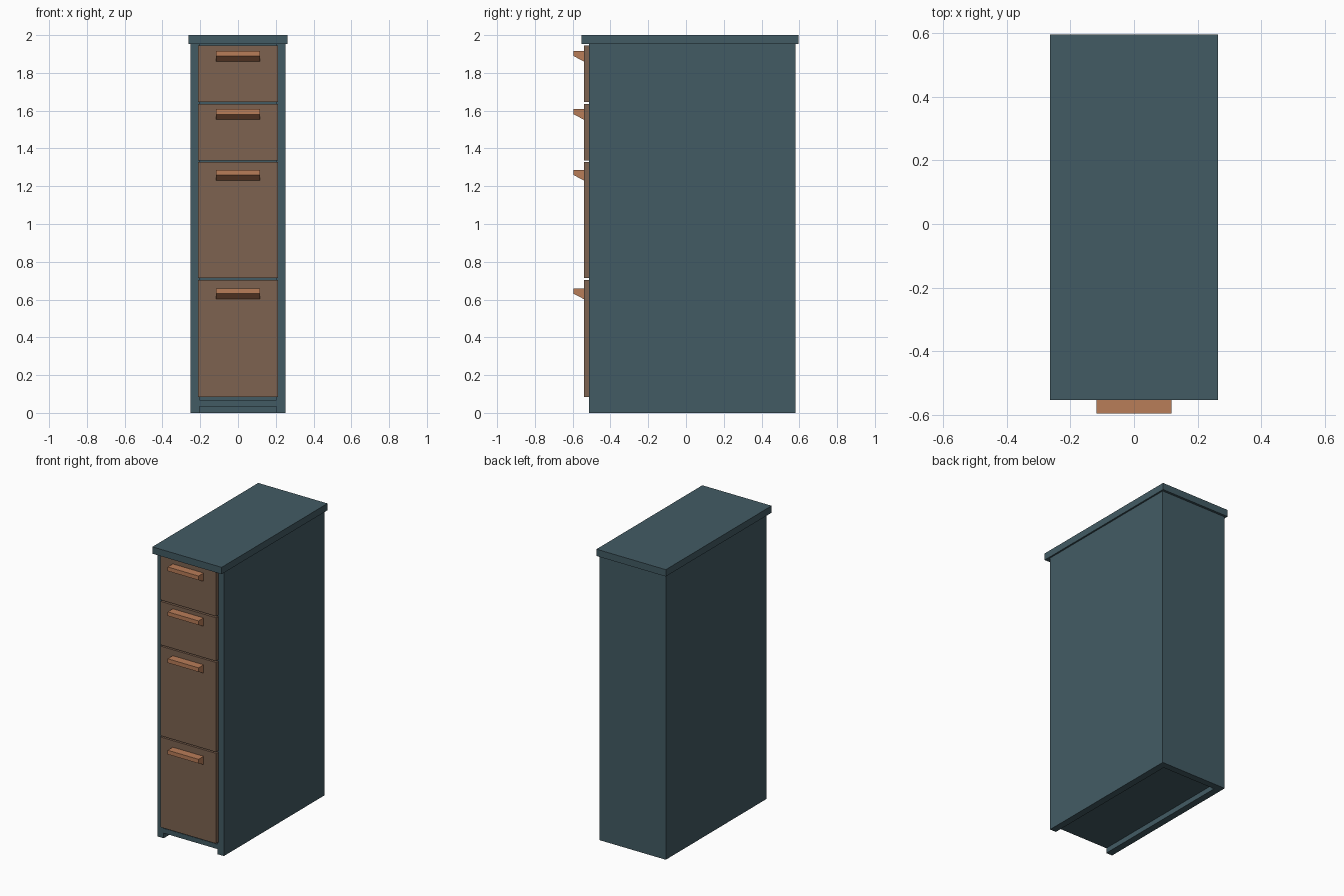
import bpy, bmesh

if "Cube" in bpy.data.objects:
    bpy.data.objects.remove(bpy.data.objects["Cube"])


def material(name, rgb):
    m = bpy.data.materials.new(name)
    m.diffuse_color = (*rgb, 1.0)
    m.use_nodes = True
    m.node_tree.nodes["Principled BSDF"].inputs["Base Color"].default_value = m.diffuse_color
    return m


TEAL = material("slate teal paint", (0.055, 0.105, 0.127))
BROWN = material("brown drawer front", (0.205, 0.123, 0.080))
COPPER = material("copper handle", (0.485, 0.205, 0.098))


def prism(name, profile, x0, x1, mat):
    """Extrude a closed (y, z) profile along x."""
    bm = bmesh.new()
    face = bm.faces.new([bm.verts.new((x0, y, z)) for y, z in profile])
    ext = bmesh.ops.extrude_face_region(bm, geom=[face])
    verts = [g for g in ext["geom"] if isinstance(g, bmesh.types.BMVert)]
    bmesh.ops.translate(bm, verts=verts, vec=(x1 - x0, 0, 0))
    bmesh.ops.recalc_face_normals(bm, faces=bm.faces)
    mesh = bpy.data.meshes.new(name)
    bm.to_mesh(mesh)
    bm.free()
    mesh.materials.append(mat)
    obj = bpy.data.objects.new(name, mesh)
    bpy.context.collection.objects.link(obj)
    return obj


def box(name, x0, x1, y0, y1, z0, z1, mat):
    return prism(name, [(y0, z0), (y1, z0), (y1, z1), (y0, z1)], x0, x1, mat)


# Main sizes
HALF, INNER = 0.252, 0.205           # outer and inner half width
FRONT, BACK = -0.513, 0.579          # case depth
TOP_Z = 1.953
WALL = HALF - INNER

# Case: side panels, back, raised bottom and overhanging top
box("left_side_panel", -HALF, -INNER, FRONT, BACK, 0, TOP_Z, TEAL)
box("right_side_panel", INNER, HALF, FRONT, BACK, 0, TOP_Z, TEAL)
box("back_panel", -INNER, INNER, BACK - WALL, BACK, 0, TOP_Z, TEAL)
box("bottom_panel", -INNER, INNER, FRONT, BACK - WALL, 0.035, 0.068, TEAL)
box("top_slab", -0.263, 0.263, -0.553, 0.595, TOP_Z, 2.0, TEAL)

# Drawer fronts, each with a wedge-shaped pull near its top edge
DRAWER_Y = FRONT - 0.027
drawers = [(0.085, 0.704), (0.713, 1.328), (1.337, 1.635), (1.645, 1.946)]
for i, (z0, z1) in enumerate(drawers, 1):
    box(f"drawer_front_{i}", -0.212, 0.212, DRAWER_Y, FRONT, z0, z1, BROWN)
    t = (0.659, 1.287, 1.609, 1.917)[i - 1]
    prism(f"drawer_handle_{i}",
          [(DRAWER_Y, t), (-0.595, t), (-0.595, t - 0.028), (DRAWER_Y, t - 0.057)],
          -0.117, 0.117, COPPER)
